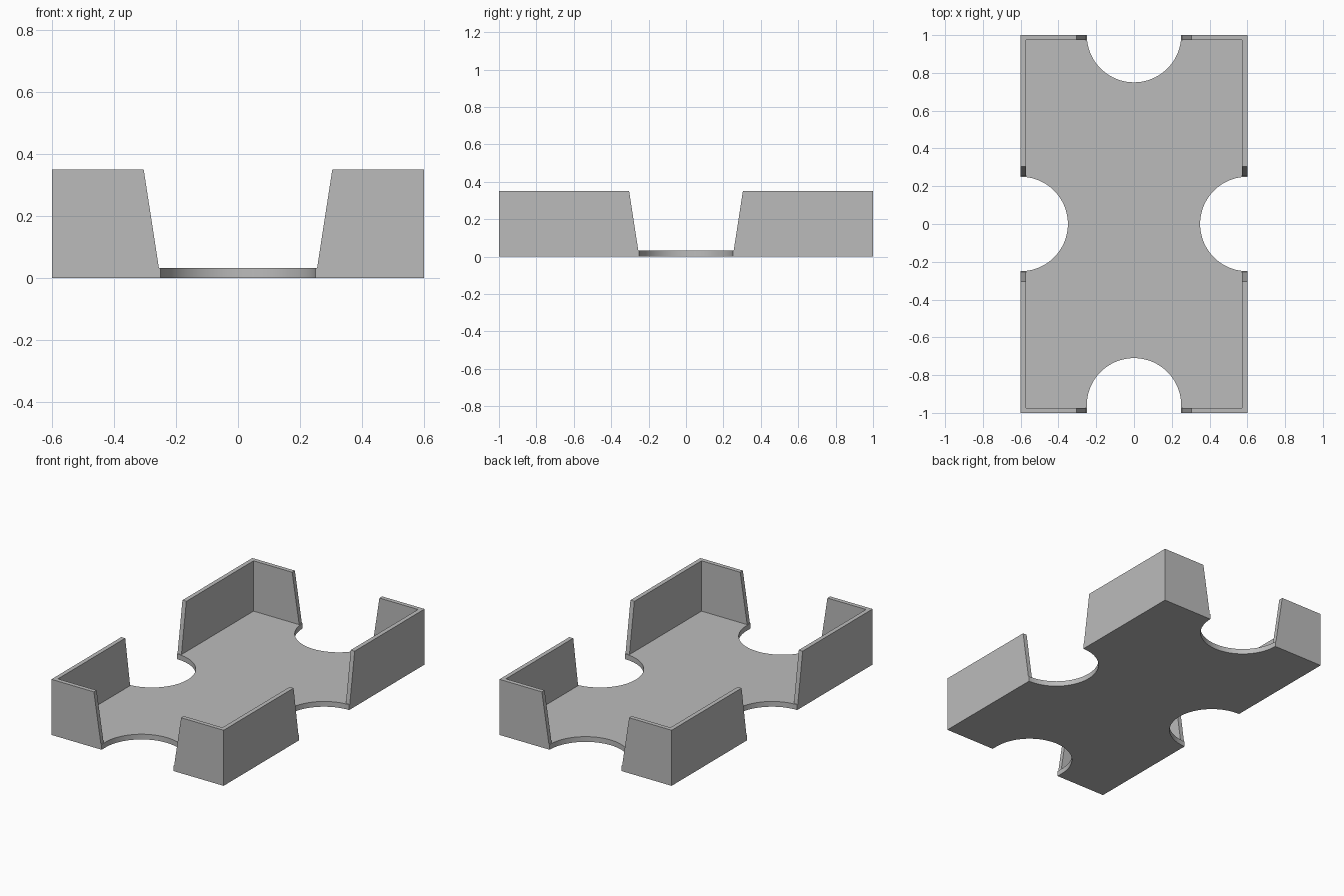
import bpy
import bmesh
from math import cos, sin, pi
from mathutils import Vector

cube = bpy.data.objects.get("Cube")
if cube:
    bpy.data.objects.remove(cube, do_unlink=True)

HALF_X, HALF_Y = 0.6, 1.0
HEIGHT, FLOOR, WALL = 0.35, 0.033, 0.027
RADIUS, GAP_TOP = 0.25, 0.304
STEPS = 40

grey = bpy.data.materials.new("plain grey")
grey.use_nodes = True
colour = (0.5, 0.5, 0.5, 1)
grey.diffuse_color = colour
grey.node_tree.nodes["Principled BSDF"].inputs["Base Color"].default_value = colour


def loft(name, bottom, top, z0, z1):
    """Solid between two matching outlines at two heights."""
    bm = bmesh.new()
    low = [bm.verts.new((x, y, z0)) for x, y in bottom]
    high = [bm.verts.new((x, y, z1)) for x, y in top]
    bm.faces.new(low)
    bm.faces.new(high)
    count = len(low)
    for i in range(count):
        j = (i + 1) % count
        bm.faces.new((low[i], low[j], high[j], high[i]))
    bmesh.ops.recalc_face_normals(bm, faces=bm.faces)
    mesh = bpy.data.meshes.new(name)
    bm.to_mesh(mesh)
    bm.free()
    mesh.materials.append(grey)
    obj = bpy.data.objects.new(name, mesh)
    bpy.context.collection.objects.link(obj)
    return obj


def notch(angle, edge, setback):
    """Half-round finger notch, followed along the outline."""
    out = Vector((cos(angle), sin(angle)))
    centre = out * (edge - setback)
    pts = []
    for i in range(STEPS + 1):
        t = angle + 1.5 * pi - pi * i / STEPS
        pts.append(centre + RADIUS * Vector((cos(t), sin(t))))
    if setback:
        pts = [pts[0] + out * setback] + pts + [pts[-1] + out * setback]
    return pts


# Floor plate with a finger notch in each side
outline = []
for angle, edge, setback, corner in (
        (0, HALF_X, 0, (1, 1)),
        (pi / 2, HALF_Y, 0, (-1, 1)),
        (pi, HALF_X, 0, (-1, -1)),
        (1.5 * pi, HALF_Y, 0.04, (1, -1))):
    outline += notch(angle, edge, setback)
    outline.append((corner[0] * HALF_X, corner[1] * HALF_Y))
floor = loft("floor", outline, outline, 0, FLOOR)
bpy.ops.object.select_all(action="DESELECT")
floor.select_set(True)
bpy.context.view_layer.objects.active = floor
bpy.ops.object.shade_smooth_by_angle(angle=pi / 6)


# Corner walls with sloping ends
def corner_outline(sx, sy, gap):
    ix, iy = HALF_X - WALL, HALF_Y - WALL
    pts = [(gap, HALF_Y), (HALF_X, HALF_Y), (HALF_X, gap),
           (ix, gap), (ix, iy), (gap, iy)]
    return [(sx * x, sy * y) for x, y in pts]


gap_low = RADIUS + (GAP_TOP - RADIUS) * FLOOR / HEIGHT
for side, sx in (("left", 1), ("right", -1)):
    for end, sy in (("front", -1), ("back", 1)):
        loft(f"{end}_{side}_corner_wall", corner_outline(sx, sy, gap_low),
             corner_outline(sx, sy, GAP_TOP), FLOOR, HEIGHT)
